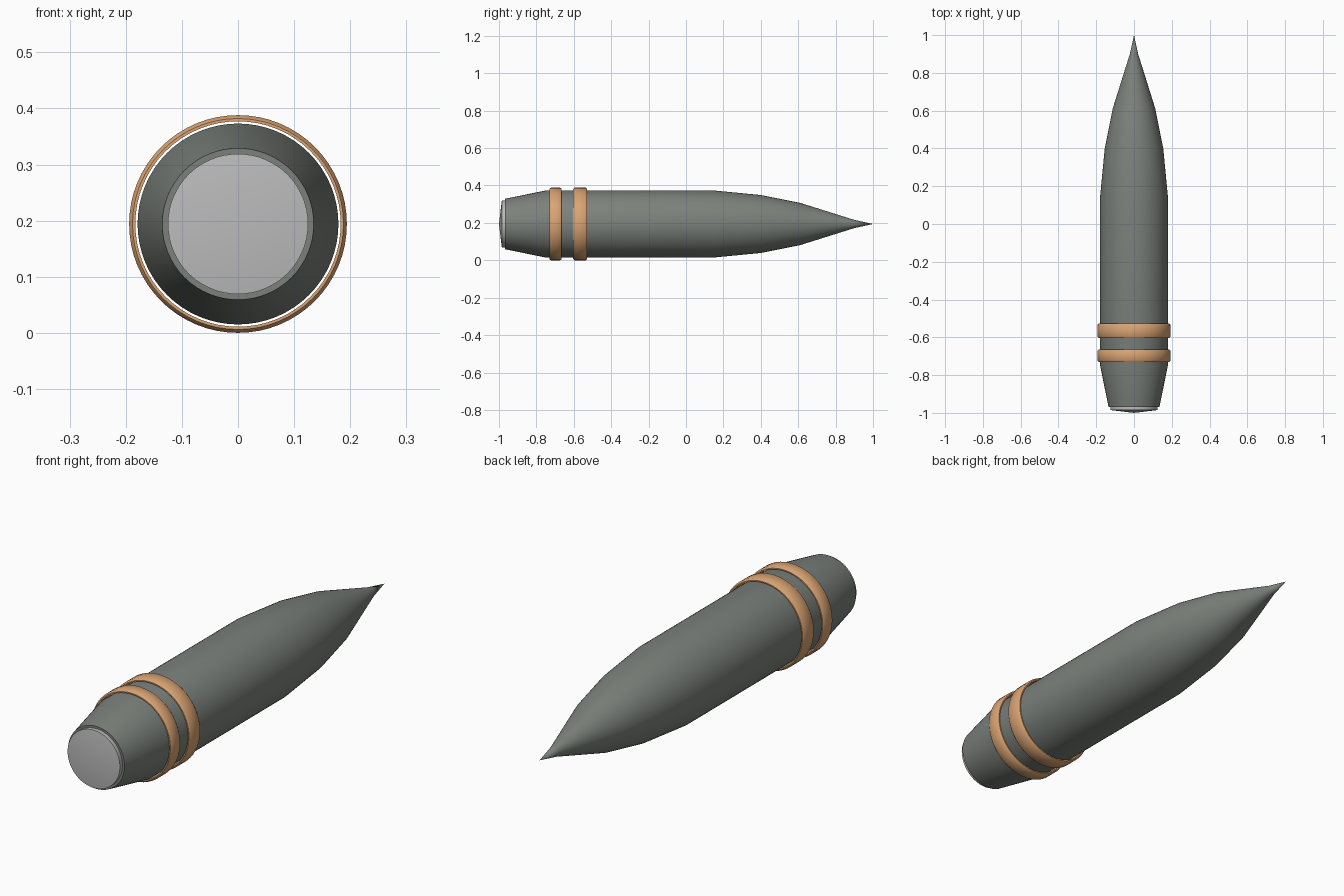
import bpy
import bmesh
import math

AXIS_Z = 0.194
SEGMENTS = 64

if "Cube" in bpy.data.objects:
    bpy.data.objects.remove(bpy.data.objects["Cube"], do_unlink=True)


def make_material(name, color):
    mat = bpy.data.materials.new(name)
    mat.use_nodes = True
    mat.diffuse_color = color
    bsdf = mat.node_tree.nodes["Principled BSDF"]
    bsdf.inputs["Base Color"].default_value = color
    bsdf.inputs["Roughness"].default_value = 0.5
    return mat


def lathe(name, profile, material, closed=False):
    """Revolve (y, radius) points about the long axis of the model."""
    bm = bmesh.new()
    verts = [bm.verts.new((r, y, 0)) for y, r in profile]
    pairs = list(zip(verts, verts[1:]))
    if closed:
        pairs.append((verts[-1], verts[0]))
    edges = [bm.edges.new(pair) for pair in pairs]
    bmesh.ops.spin(bm, geom=verts + edges, cent=(0, 0, 0), axis=(0, 1, 0),
                   angle=math.tau, steps=SEGMENTS, use_duplicate=False)
    bmesh.ops.remove_doubles(bm, verts=bm.verts, dist=0.0001)
    bmesh.ops.recalc_face_normals(bm, faces=bm.faces)
    mesh = bpy.data.meshes.new(name)
    bm.to_mesh(mesh)
    bm.free()
    mesh.materials.append(material)
    obj = bpy.data.objects.new(name, mesh)
    obj.location.z = AXIS_Z
    bpy.context.collection.objects.link(obj)
    bpy.ops.object.select_all(action="DESELECT")
    obj.select_set(True)
    bpy.context.view_layer.objects.active = obj
    bpy.ops.object.shade_smooth_by_angle(angle=math.radians(40))
    return obj


steel = make_material("dark_steel", (0.20, 0.22, 0.20, 1))
copper = make_material("copper", (0.70, 0.37, 0.17, 1))
base_grey = make_material("base_grey", (0.5, 0.5, 0.5, 1))

# Shell body: recessed rear rim, tapered tail, cylinder and pointed nose
lathe("shell_body", [
    (-0.968, 0.0), (-0.968, 0.135), (-0.75, 0.179), (0.15, 0.179),
    (0.40, 0.155), (0.61, 0.113), (0.90, 0.022), (1.0, 0.0),
], steel)

# Shallow domed plug in the tail
lathe("base_cap", [(-0.95, 0.125), (-0.985, 0.125), (-1.0, 0.0)], base_grey)

# Two driving bands with softened edges, standing just clear of the body
INNER, SHOULDER, OUTER, BEVEL = 0.183, 0.188, 0.194, 0.008
for name, rear, front in (("rear_band", -0.73, -0.665),
                          ("front_band", -0.603, -0.528)):
    lathe(name, [
        (rear, INNER), (rear, SHOULDER), (rear + BEVEL, OUTER),
        (front - BEVEL, OUTER), (front, SHOULDER), (front, INNER),
    ], copper, closed=True)
